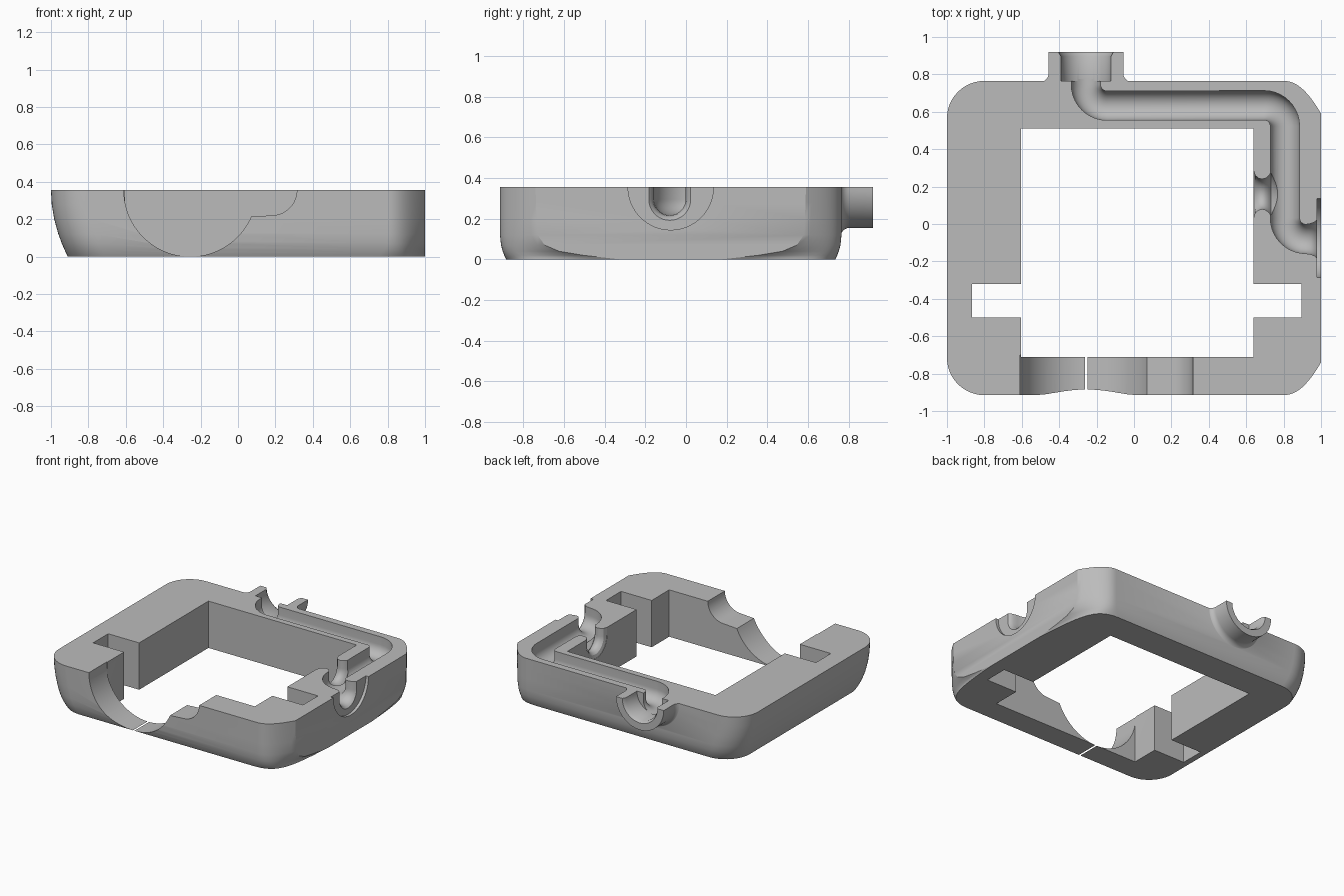
import bpy, bmesh
from math import sin, cos, pi, radians
from mathutils import Vector

if "Cube" in bpy.data.objects:
    bpy.data.objects.remove(bpy.data.objects["Cube"])

TOP, MID_Y = 0.355, -0.075   # height of the parting face, symmetry line of the body

grey = bpy.data.materials.new("plain grey")
grey.use_nodes = True
grey.diffuse_color = (0.5, 0.5, 0.5, 1)
grey.node_tree.nodes["Principled BSDF"].inputs["Base Color"].default_value = (0.5, 0.5, 0.5, 1)


def loft(name, rings):
    """Closed solid through a list of equally long point rings."""
    bm = bmesh.new()
    loops = [[bm.verts.new(p) for p in ring] for ring in rings]
    n = len(loops[0])
    for a, b in zip(loops, loops[1:]):
        for i in range(n):
            j = (i + 1) % n
            bm.faces.new((a[i], a[j], b[j], b[i]))
    bm.faces.new(loops[0][::-1])
    bm.faces.new(loops[-1])
    bmesh.ops.recalc_face_normals(bm, faces=bm.faces)
    mesh = bpy.data.meshes.new(name)
    bm.to_mesh(mesh)
    bm.free()
    mesh.materials.append(grey)
    obj = bpy.data.objects.new(name, mesh)
    bpy.context.collection.objects.link(obj)
    return obj


def box(name, x0, x1, y0, y1, z0, z1):
    return loft(name, [[(x0, y0, z), (x1, y0, z), (x1, y1, z), (x0, y1, z)] for z in (z0, z1)])


def lathe(name, profile, centre, axis, n=64):
    """Solid of revolution; profile is (position along axis, radius)."""
    rings = []
    for d, r in profile:
        circle = [(r * cos(2 * pi * i / n), r * sin(2 * pi * i / n)) for i in range(n)]
        if axis == "X":
            rings.append([(d, centre + u, TOP + v) for u, v in circle])
        else:
            rings.append([(centre + u, d, TOP + v) for u, v in circle])
    return loft(name, rings)


def arc(cx, cy, r, a0, a1, n=10):
    steps = [radians(a0 + (a1 - a0) * i / n) for i in range(n + 1)]
    return [(cx + r * cos(a), cy + r * sin(a)) for a in steps]


def channel(name, path):
    """U-shaped trough cutter along (x, y, half width) points."""
    rings = []
    for i, (x, y, w) in enumerate(path):
        a, b = path[max(i - 1, 0)], path[min(i + 1, len(path) - 1)]
        t = Vector((b[0] - a[0], b[1] - a[1])).normalized()
        section = [(-w, 0.6)] + arc(0, 0.295, w, 180, 360, 18) + [(w, 0.6)]
        rings.append([(x - t.y * u, y + t.x * u, z) for u, z in section])
    return loft(name, rings)


def combine(target, tool, operation):
    tool.hide_render = True
    mod = target.modifiers.new(tool.name, "BOOLEAN")
    mod.object, mod.operation, mod.solver = tool, operation, "EXACT"
    bpy.context.view_layer.objects.active = target
    bpy.ops.object.modifier_apply(modifier=mod.name)
    bpy.data.objects.remove(tool)


# Outer body: stacked outlines, belly-curved, with a flat on the left side
def outline(z, flat):
    k = 1 - min(z / TOP, 1)
    side = -1 + 0.09 * k * k
    back = 0.84 - 0.03 * max(1 - z / 0.12, 0) ** 2
    t = (0.665 - flat) / 0.415
    ctrl = [Vector(p) for p in ((1, flat), (0.93 + 0.04 * t, 0.785 - 0.1 * t),
                                (0.87 + 0.08 * t, back), (0.8 - 0.05 * t, back))]
    half = []
    for i in range(13):
        s = i / 12
        p = (ctrl[0] * (1 - s) ** 3 + ctrl[1] * 3 * s * (1 - s) ** 2
             + ctrl[2] * 3 * s * s * (1 - s) + ctrl[3] * s ** 3)
        half.append((p.x, p.y))
    half += arc(side + 0.2, back - 0.2, 0.2, 90, 180, 12)
    full = half + [(x, -y) for x, y in reversed(half)]
    return [(x, y + MID_Y, z) for x, y in full]


levels = ((0, 0.25), (0.01, 0.34), (0.02, 0.43), (0.04, 0.55), (0.07, 0.62), (0.12, 0.655),
          (0.2, 0.66), (0.28, 0.663), (TOP, 0.665), (0.45, 0.665))
body = loft("lower_housing", [outline(z, flat) for z, flat in levels])

# Back spout with a filleted root
root = [(0.805 - 0.045 * sin(a), 0.245 - 0.045 * cos(a))
        for a in (radians(15 * i) for i in range(6, -1, -1))]
combine(body, lathe("spout", [(0.7, 0.245)] + root + [(0.92, 0.2)], -0.257, "Y"), "UNION")

# Square opening, cross slots and the parting face
combine(body, box("opening", -0.605, 0.638, -0.71, 0.51, -0.1, 0.7), "DIFFERENCE")
combine(body, box("slots", -0.865, 0.895, -0.5, -0.32, -0.1, 0.7), "DIFFERENCE")

# Round notch and step in the front wall
notch = [(-0.61, 0.6)] + arc(-0.255, TOP, 0.3552, 180, 336.5, 47)
notch += arc(0.18, TOP, 0.135, 270, 360) + [(0.315, 0.6)]
combine(body, loft("front_notch", [[(x, y, z) for x, z in notch] for y in (-1.1, -0.7)]),
        "DIFFERENCE")

# Spout bore and shallow round seat of the side port
bore = [(0.765, 0.133), (0.895, 0.133), (0.925, 0.15), (1.0, 0.15)]
combine(body, lathe("spout_bore", bore, -0.257, "Y"), "DIFFERENCE")
combine(body, lathe("port_seat", [(0.978, 0.21), (1.1, 0.21)], MID_Y, "X"), "DIFFERENCE")

# Flow channel from the spout to the side port
line = [(-0.257, 0.775)] + arc(-0.145, 0.745, 0.112, 180, 270)
line += arc(0.695, 0.523, 0.112, 90, 0) + arc(0.919, 0.032, 0.112, 180, 270)
path = [(x, y, 0.078) for x, y in line]
path += [(0.945, -0.08, 0.082), (0.965, -0.08, 0.09), (0.98, -0.08, 0.105), (1.1, -0.08, 0.105)]
combine(body, channel("flow_channel", path), "DIFFERENCE")

# Flared branch into the opening
flare = ((0.55, 0.125), (0.64, 0.125), (0.648, 0.1), (0.665, 0.085), (0.685, 0.08),
         (0.705, 0.085), (0.722, 0.1), (0.733, 0.115), (0.76, 0.08), (0.79, 0.03))
combine(body, channel("branch", [(x, 0.16, w) for x, w in flare]), "DIFFERENCE")

combine(body, box("parting_cut", -2, 2, -2, 2, TOP, 0.9), "DIFFERENCE")

bpy.ops.object.select_all(action="DESELECT")
body.select_set(True)
bpy.context.view_layer.objects.active = body
bpy.ops.object.shade_smooth_by_angle(angle=radians(30))
